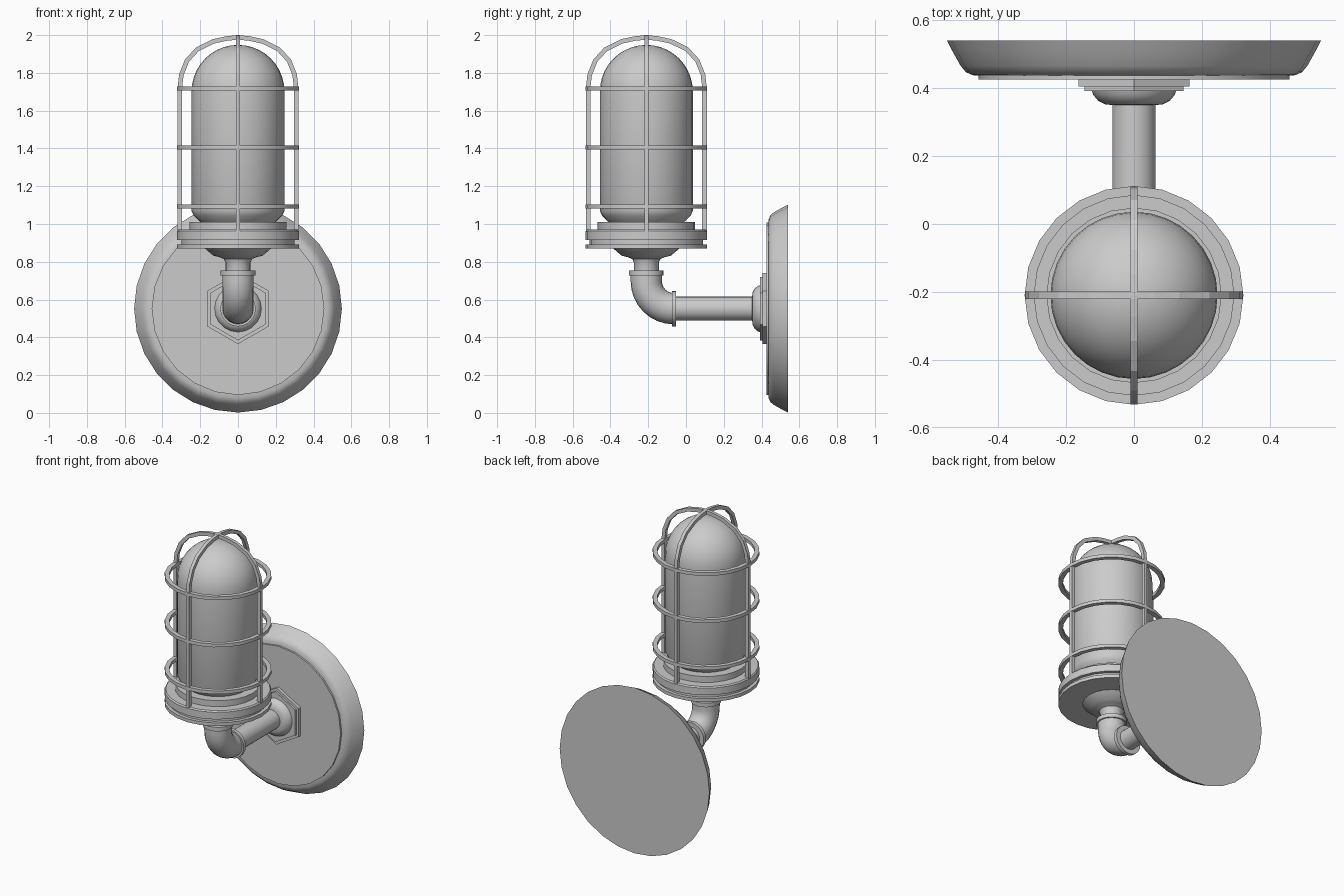
import bpy, bmesh, math
from mathutils import Vector, Matrix

if "Cube" in bpy.data.objects:
    bpy.data.objects.remove(bpy.data.objects["Cube"])

LAMP_Y = -0.21    # lamp axis
PLATE_Z = 0.552   # wall plate and pipe axis

metal = bpy.data.materials.new("grey metal")
metal.diffuse_color = (0.6, 0.6, 0.6, 1)
metal.use_nodes = True
metal.node_tree.nodes["Principled BSDF"].inputs["Base Color"].default_value = metal.diffuse_color


def finish(name, bm, smooth=True):
    bmesh.ops.remove_doubles(bm, verts=bm.verts, dist=1e-5)
    bmesh.ops.recalc_face_normals(bm, faces=bm.faces)
    mesh = bpy.data.meshes.new(name)
    bm.to_mesh(mesh)
    bm.free()
    mesh.materials.append(metal)
    ob = bpy.data.objects.new(name, mesh)
    bpy.context.collection.objects.link(ob)
    if smooth:
        bpy.ops.object.select_all(action='DESELECT')
        ob.select_set(True)
        bpy.context.view_layer.objects.active = ob
        bpy.ops.object.shade_smooth_by_angle(angle=math.radians(35))
    return ob


def skin(bm, rings, closed=False):
    """Bridge equal-length point loops; cap the ends unless closed."""
    loops = [[bm.verts.new(p) for p in r] for r in rings]
    n = len(loops[0])
    pairs = list(zip(loops, loops[1:])) + ([(loops[-1], loops[0])] if closed else [])
    for a, b in pairs:
        for i in range(n):
            bm.faces.new((a[i], a[(i + 1) % n], b[(i + 1) % n], b[i]))
    if not closed:
        bm.faces.new(loops[0])
        bm.faces.new(loops[-1])


def lathe(name, profile, sides, axis='Z', closed=False, smooth=True):
    """Spin (radius, position) pairs about the lamp axis (Z) or pipe axis (Y)."""
    rings = []
    for r, h in profile:
        ring = []
        for i in range(sides):
            a = 2 * math.pi * i / sides
            s, c = max(r, 0.0005) * math.sin(a), max(r, 0.0005) * math.cos(a)
            ring.append((s, LAMP_Y + c, h) if axis == 'Z' else (s, h, PLATE_Z + c))
        rings.append(ring)
    bm = bmesh.new()
    skin(bm, rings, closed)
    return finish(name, bm, smooth)


# Wall plate: flared dish with a raised front disc
lathe("wall_plate", [(0.55, 0.54), (0.535, 0.51), (0.51, 0.465), (0.495, 0.447),
                     (0.475, 0.438), (0.44, 0.436)], 28, 'Y')
lathe("plate_face", [(0.457, 0.445), (0.457, 0.425)], 24, 'Y')

# Hexagonal mounting nut, stepped
lathe("hex_nut", [(0.188, 0.43), (0.188, 0.404), (0.168, 0.404), (0.168, 0.392)],
      6, 'Y', smooth=False)

# Domed flange and horizontal pipe
lathe("pipe_flange", [(0.125, 0.395), (0.12, 0.38), (0.105, 0.362), (0.085, 0.352),
                      (0.06, 0.35)], 20, 'Y')
lathe("horizontal_pipe", [(0.064, 0.36), (0.064, -0.07)], 20, 'Y')
lathe("elbow_side_collar", [(0.094, -0.052), (0.094, -0.075)], 20, 'Y')

# Elbow swept through a quarter turn
bm = bmesh.new()
R, r, sides = 0.145, 0.083, 20
cy, cz = LAMP_Y + R, PLATE_Z + R
rings = []
for k in range(9):
    t = math.pi / 2 * k / 8
    out = Vector((0, -math.sin(t), -math.cos(t)))
    mid = Vector((0, cy, cz)) + out * R
    rings.append([mid + out * (r * math.cos(a)) + Vector((r * math.sin(a), 0, 0))
                  for a in (2 * math.pi * i / sides for i in range(sides))])
rings.append([p + Vector((0, 0, 0.04)) for p in rings[-1]])
skin(bm, rings)
finish("elbow", bm)
lathe("elbow_top_collar", [(0.092, 0.728), (0.092, 0.755)], 20)

# Neck flaring into the lamp base
lathe("neck", [(0.066, 0.74), (0.066, 0.795), (0.075, 0.815), (0.1, 0.825),
               (0.13, 0.832), (0.175, 0.87)], 20)

# Lamp base with a groove, and the glass seat
lathe("lamp_base", [(0.322, 0.87), (0.322, 0.892), (0.3, 0.892), (0.3, 0.915),
                    (0.322, 0.915), (0.322, 0.962), (0.315, 0.97)], 24)
lathe("glass_seat", [(0.258, 0.96), (0.258, 1.01)], 24)

# Glass: chamfered foot, straight wall, round dome
dome = [(0.246 * math.cos(a), 1.702 + 0.246 * math.sin(a))
        for a in (math.pi / 2 * k / 10 for k in range(11))]
lathe("glass", [(0.19, 1.0), (0.205, 1.015), (0.235, 1.045), (0.246, 1.07)] + dome, 32)

# Cage hoops
for i, z in enumerate((1.093, 1.405, 1.718)):
    lathe("cage_hoop_%d" % (i + 1), [(0.322, z - 0.011), (0.322, z + 0.011),
                                     (0.294, z + 0.011), (0.294, z - 0.011)],
          24, closed=True)

# Cage bars: two arched straps crossing at the top
half = [(0.308, 0.95), (0.308, 1.72), (0.3, 1.79), (0.27, 1.865), (0.215, 1.925),
        (0.13, 1.967), (0.06, 1.982)]
path = [Vector((-x, 0, z)) for x, z in half] + [Vector((0, 0, 1.988))]
path += [Vector((x, 0, z)) for x, z in reversed(half)]
for name, turn in (("cage_bar_side", 0), ("cage_bar_front", math.pi / 2)):
    rot = Matrix.Translation((0, LAMP_Y, 0)) @ Matrix.Rotation(turn, 4, 'Z')
    rings = []
    for i, p in enumerate(path):
        d = (path[min(i + 1, len(path) - 1)] - path[max(i - 1, 0)]).normalized()
        n = Vector((-d.z, 0, d.x)) * 0.012
        w = Vector((0, 0.011, 0))
        rings.append([rot @ q for q in (p + n + w, p + n - w, p - n - w, p - n + w)])
    bm = bmesh.new()
    skin(bm, rings)
    finish(name, bm, smooth=False)
